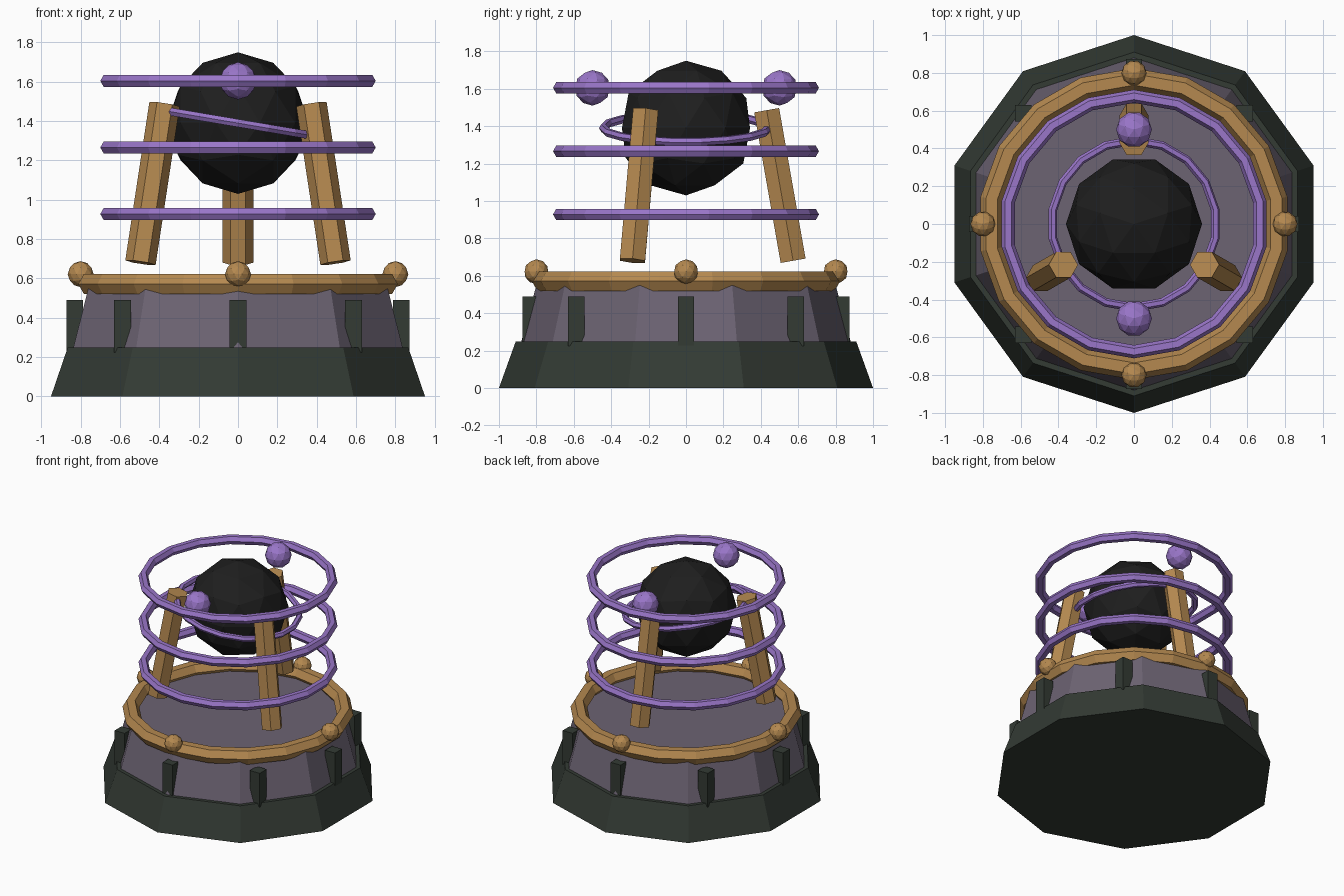
import bpy
from math import radians, pi, cos, sin
from mathutils import Matrix

cube = bpy.data.objects.get("Cube")
if cube:
    bpy.data.objects.remove(cube, do_unlink=True)


def material(name, rgb):
    mat = bpy.data.materials.new(name)
    mat.use_nodes = True
    colour = (*rgb, 1)
    mat.diffuse_color = colour
    mat.node_tree.nodes["Principled BSDF"].inputs["Base Color"].default_value = colour
    return mat


dark_green = material("dark green", (0.033, 0.043, 0.034))
grey_violet = material("grey violet", (0.15, 0.125, 0.17))
brass = material("brass", (0.46, 0.25, 0.08))
violet = material("violet", (0.32, 0.18, 0.58))
black = material("black", (0.013, 0.013, 0.013))


def place(name, mat, matrix):
    """Name, colour and position the object that was just added."""
    obj = bpy.context.object
    obj.name = name
    obj.data.materials.append(mat)
    obj.matrix_world = matrix
    return obj


def move(x, y, z):
    return Matrix.Translation((x, y, z))


def turn(angle, axis="Z"):
    return Matrix.Rotation(angle, 4, axis)


def frustum(name, mat, sides, r_low, r_high, z_low, z_high):
    bpy.ops.mesh.primitive_cone_add(vertices=sides, radius1=r_low, radius2=r_high,
                                    depth=z_high - z_low)
    place(name, mat, move(0, 0, (z_low + z_high) / 2))


def ring(name, mat, radius, thickness, z, tilt=0):
    bpy.ops.mesh.primitive_torus_add(major_segments=18, minor_segments=6,
                                     major_radius=radius, minor_radius=thickness)
    place(name, mat, move(0, 0, z) @ turn(tilt, "Y") @ turn(pi / 2))


def ball(name, mat, radius, x, y, z):
    bpy.ops.mesh.primitive_ico_sphere_add(subdivisions=2, radius=radius)
    place(name, mat, move(x, y, z) @ turn(pi / 2))


# Ten-sided foot and the drum on it
frustum("base", dark_green, 10, 1.0, 0.91, 0, 0.25)
frustum("drum", grey_violet, 10, 0.88, 0.80, 0.25, 0.55)

# Square studs around the drum, all aligned with the axes
for i in range(8):
    a = i * pi / 4
    bpy.ops.mesh.primitive_cube_add(size=1)
    place(f"stud_{i + 1}", dark_green,
          move(0.83 * cos(a), 0.83 * sin(a), 0.357)
          @ Matrix.Diagonal((0.086, 0.086, 0.266, 1)))

# Rim with four knobs
ring("rim", brass, 0.765, 0.06, 0.572)
for i in range(4):
    a = i * pi / 2
    ball(f"rim_knob_{i + 1}", brass, 0.066, 0.8 * cos(a), 0.8 * sin(a), 0.622)

# Three leaning six-sided pillars
for i in range(3):
    bpy.ops.mesh.primitive_cylinder_add(vertices=6, radius=0.078, depth=0.817)
    place(f"pillar_{i + 1}", brass,
          turn(pi / 2 + i * 2 * pi / 3) @ move(0.502, 0, 1.083) @ turn(-0.174, "Y"))

# Core with its tilted orbit
ball("core", black, 0.36, 0, 0, 1.39)
ring("orbit_ring", violet, 0.442, 0.023, 1.39, radians(9.6))

# Floating coil rings and the two beads
for i, z in enumerate((0.928, 1.266, 1.605)):
    ring(f"coil_ring_{i + 1}", violet, 0.676, 0.035, z)
for name, side in (("front", -1), ("back", 1)):
    ball(f"{name}_bead", violet, 0.095, 0, 0.5 * side, 1.605)
